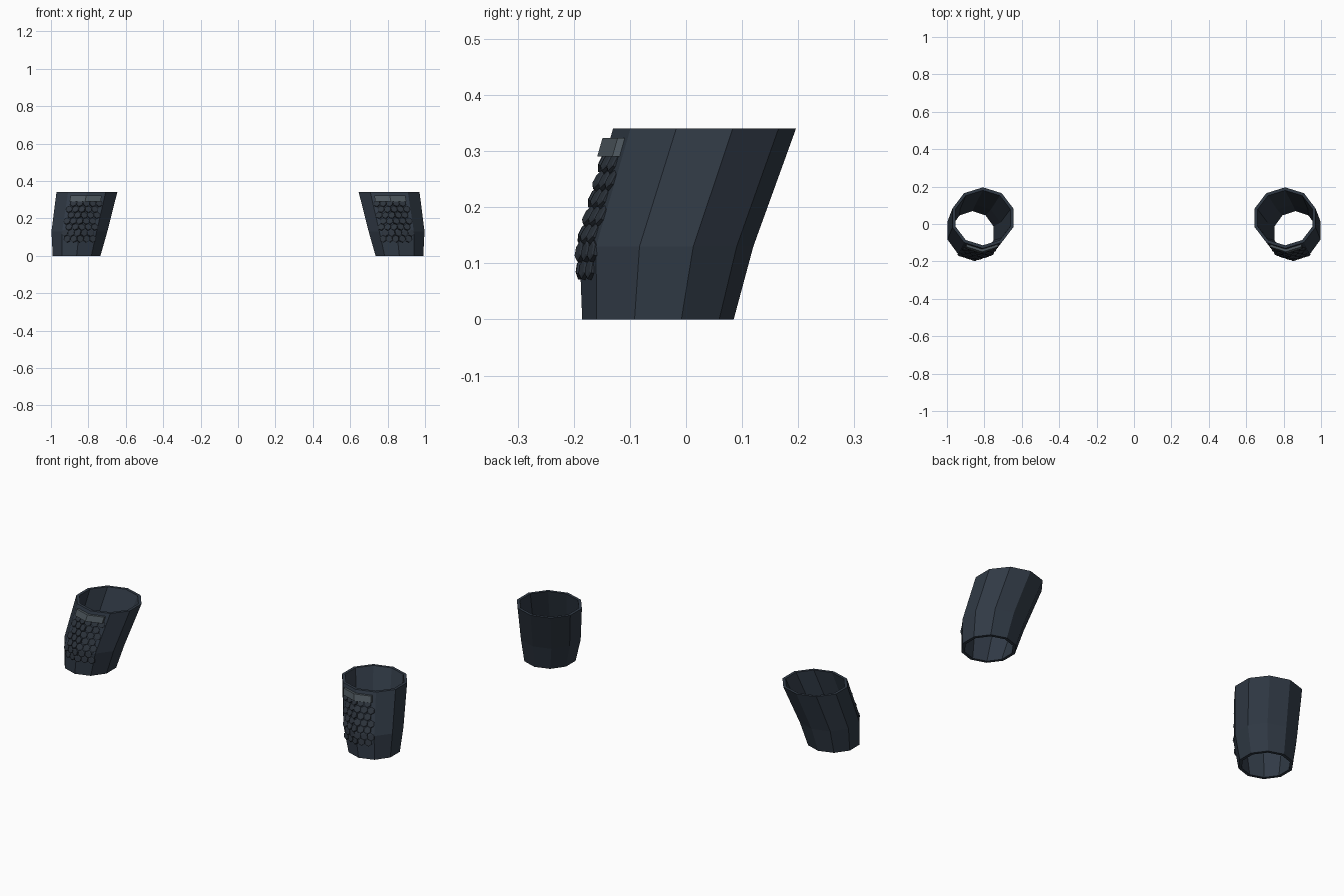
import bpy, bmesh, math
from mathutils import Vector

if "Cube" in bpy.data.objects:
    bpy.data.objects.remove(bpy.data.objects["Cube"])

# Sleeve sections: z, centre x, centre y, radius x, radius y
RINGS = [(0.0, 0.863, -0.05, 0.134, 0.135),
         (0.13, 0.848, -0.035, 0.157, 0.155),
         (0.34, 0.808, 0.033, 0.171, 0.163)]
SIDES, WALL = 10, 0.016


def material(name, rgb):
    m = bpy.data.materials.new(name)
    m.diffuse_color = (*rgb, 1)
    m.use_nodes = True
    m.node_tree.nodes["Principled BSDF"].inputs["Base Color"].default_value = m.diffuse_color
    return m


CLOTH = material("dark_slate", (0.030, 0.042, 0.060, ))
SCALE = material("scale_slate", (0.026, 0.034, 0.046))
METAL = material("grey_metal", (0.075, 0.095, 0.11))


def finish(bm, name, side, mat):
    # Mirror to the requested side
    for v in bm.verts:
        v.co.x *= side
    bmesh.ops.recalc_face_normals(bm, faces=bm.faces)
    me = bpy.data.meshes.new(name)
    bm.to_mesh(me)
    bm.free()
    me.materials.append(mat)
    ob = bpy.data.objects.new(name, me)
    bpy.context.collection.objects.link(ob)


def section(z):
    a, b = (RINGS[0], RINGS[1]) if z < RINGS[1][0] else (RINGS[1], RINGS[2])
    t = (z - a[0]) / (b[0] - a[0])
    return [p + (q - p) * t for p, q in zip(a, b)]


def front(dx, z):
    # Point on the two front facets of the sleeve
    _, cx, cy, rx, ry = section(z)
    return Vector((cx + dx, cy - ry + 0.325 * abs(dx), z))


def bridge(bm, loops):
    # Skin closed loops, joining last to first
    for a, b in zip(loops, loops[1:] + loops[:1]):
        n = len(a)
        for i in range(n):
            j = (i + 1) % n
            bm.faces.new((a[i], a[j], b[j], b[i]))


def sleeve(side, tag):
    bm = bmesh.new()

    def ring(s, inset):
        z, cx, cy, rx, ry = s
        return [bm.verts.new((cx + (rx - inset) * math.cos(a), cy + (ry - inset) * math.sin(a), z))
                for a in (math.pi / 2 + k * math.tau / SIDES for k in range(SIDES))]
    loops = [ring(s, 0) for s in RINGS] + [ring(s, WALL) for s in reversed(RINGS)]
    bridge(bm, loops)
    finish(bm, "sleeve_" + tag, side, CLOTH)


def scales(side, tag):
    # Staggered rows of tilted hexagonal scales
    bm = bmesh.new()
    rows, step = 7, 0.034
    for r in range(rows):
        z = 0.09 + r * 0.0315
        for c in range(5):
            dx = (c - 2 + (0.25 if r % 2 else -0.25)) * step
            p = front(dx, z)
            up = (front(dx, z + 0.01) - front(dx, z - 0.01)).normalized()
            across = Vector((1, 0.325 * (1 if dx > 0 else -1), 0)).normalized()
            out = across.cross(up).normalized()
            up = (up - out * 0.2).normalized()
            out = across.cross(up).normalized()
            across = up.cross(out)
            loops = []
            for d, rad in ((-0.006, 0.0195), (0.004, 0.0195), (0.0065, 0.015)):
                loops.append([bm.verts.new(p + out * d + across * rad * 0.98 * math.cos(a)
                                           + up * rad * math.sin(a))
                              for a in (math.pi / 6 + k * math.pi / 3 for k in range(6))])
            for a, b in zip(loops, loops[1:]):
                for i in range(6):
                    j = (i + 1) % 6
                    bm.faces.new((a[i], a[j], b[j], b[i]))
            bm.faces.new(loops[0])
            bm.faces.new(loops[-1])
    finish(bm, "scales_" + tag, side, SCALE)


def band(side, tag):
    # Folded metal strip above the scales
    bm = bmesh.new()
    cols = []
    for dx in (-0.083, 0, 0.083):
        cols.append([bm.verts.new(front(dx, z) + Vector((0, d, 0)))
                     for z, d in ((0.29, 0.004), (0.29, -0.014), (0.323, -0.014), (0.323, 0.004))])
    for a, b in zip(cols, cols[1:]):
        for i in range(4):
            j = (i + 1) % 4
            bm.faces.new((a[i], a[j], b[j], b[i]))
    bm.faces.new(cols[0])
    bm.faces.new(cols[-1])
    finish(bm, "band_" + tag, side, METAL)


for side, tag in ((1, "right"), (-1, "left")):
    sleeve(side, tag)
    scales(side, tag)
    band(side, tag)
